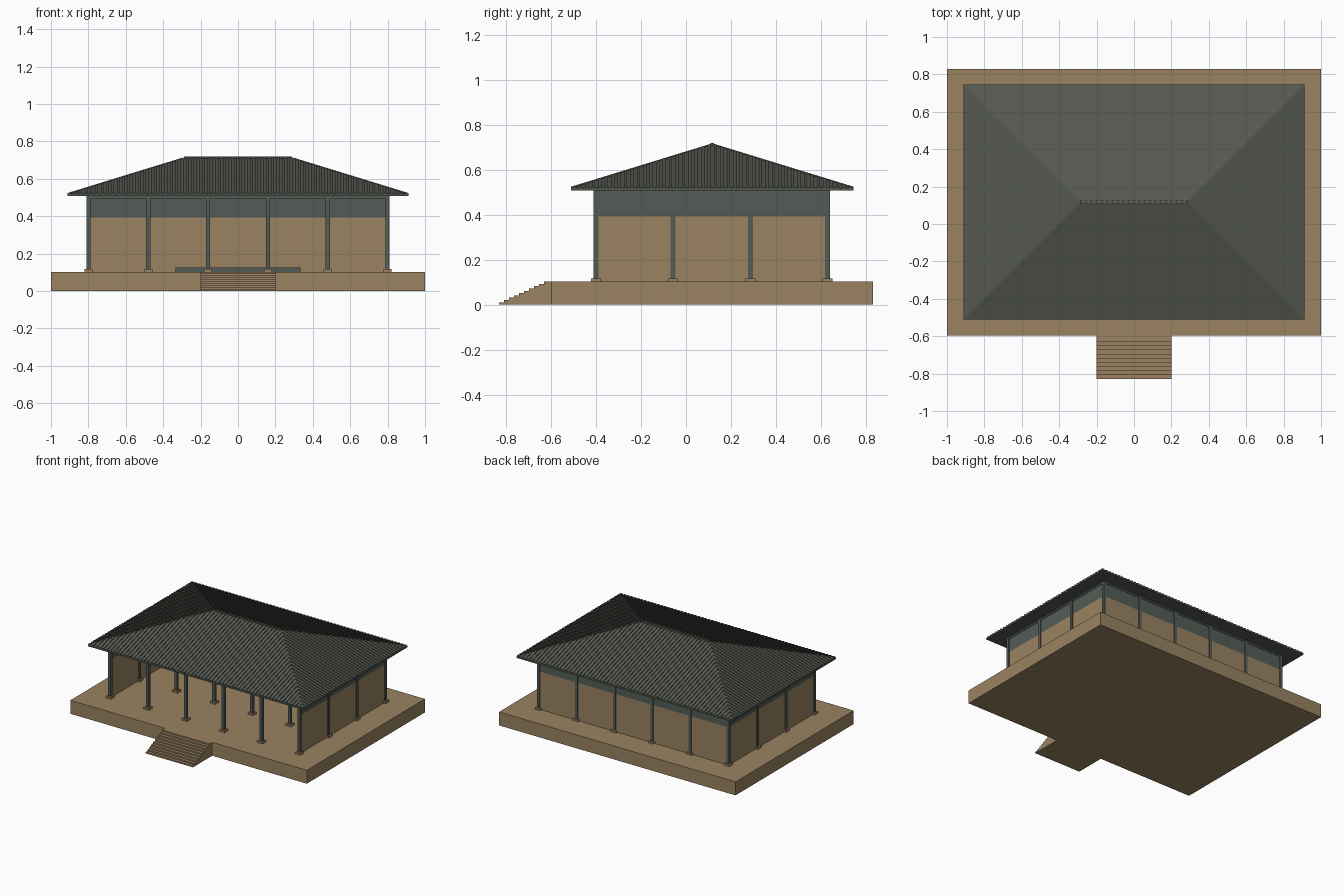
import bpy
import bmesh
from mathutils import Vector

cube = bpy.data.objects.get("Cube")
if cube:
    bpy.data.objects.remove(cube, do_unlink=True)


def material(name, color):
    m = bpy.data.materials.new(name)
    m.use_nodes = True
    m.diffuse_color = (*color, 1)
    m.node_tree.nodes["Principled BSDF"].inputs["Base Color"].default_value = (*color, 1)
    return m


TAN = material("tan plaster", (0.32, 0.225, 0.12))
TIMBER = material("grey timber", (0.088, 0.108, 0.094))
TILE = material("dark roof tile", (0.092, 0.1, 0.082))


def finish(name, bm, mat):
    bmesh.ops.recalc_face_normals(bm, faces=bm.faces)
    mesh = bpy.data.meshes.new(name)
    bm.to_mesh(mesh)
    bm.free()
    mesh.materials.append(mat)
    obj = bpy.data.objects.new(name, mesh)
    bpy.context.collection.objects.link(obj)
    return obj


def hexahedron(bm, low, high):
    """Solid between a lower and an upper ring of points."""
    a = [bm.verts.new(p) for p in low]
    b = [bm.verts.new(p) for p in high]
    bm.faces.new(a)
    bm.faces.new(b)
    n = len(a)
    for i in range(n):
        j = (i + 1) % n
        bm.faces.new((a[i], a[j], b[j], b[i]))


def add_box(bm, x0, x1, y0, y1, z0, z1):
    ring = [(x0, y0), (x1, y0), (x1, y1), (x0, y1)]
    hexahedron(bm, [(x, y, z0) for x, y in ring], [(x, y, z1) for x, y in ring])


def box(name, mat, *size):
    bm = bmesh.new()
    add_box(bm, *size)
    return finish(name, bm, mat)


FLOOR = 0.103
COLS_X = [-0.8 + 0.32 * i for i in range(6)]
COLS_Y = [-0.4 + 0.343 * i for i in range(4)]
FRONT, BACK, SIDE = COLS_Y[0], COLS_Y[-1], 0.8
BEAM_TOP = 0.51

# Platform
box("platform", TAN, -1, 1, -0.597, 0.83, 0, FLOOR)

# Stairs: one stepped profile extruded sideways
STEPS = 10
run, rise = 0.233 / (STEPS + 0.5), FLOOR / STEPS
profile = [(-0.597, 0), (-0.83, 0)]
for i in range(STEPS):
    y = -0.83 + i * run
    profile += [(y, (i + 1) * rise), (y + run, (i + 1) * rise)]
profile.append((-0.597, FLOOR))
bm = bmesh.new()
hexahedron(bm, [(-0.2, y, z) for y, z in profile[1:] + profile[:1]],
           [(0.2, y, z) for y, z in profile[1:] + profile[:1]])
finish("front_stairs", bm, TAN)

# Columns on square footings
columns, footings = bmesh.new(), bmesh.new()
for x in COLS_X:
    for y in COLS_Y:
        add_box(columns, x - 0.011, x + 0.011, y - 0.011, y + 0.011, FLOOR, BEAM_TOP)
        add_box(footings, x - 0.022, x + 0.022, y - 0.022, y + 0.022, FLOOR, FLOOR + 0.014)
finish("columns", columns, TIMBER)
finish("column_footings", footings, TAN)

# Walls on three sides, the front stays open: plaster below, timber above
W = 0.005
for label, mat, z0, z1 in (("wall", TAN, FLOOR, 0.392), ("upper_panel", TIMBER, 0.392, 0.5)):
    box("back_" + label, mat, -SIDE, SIDE, BACK - W, BACK + W, z0, z1)
    for side, sx in (("left_", 1), ("right_", -1)):
        box(side + label, mat, sx * SIDE - W, sx * SIDE + W, FRONT, BACK - W, z0, z1)

# Ring of top beams
B = 0.009
for name, y in (("front_beam", FRONT), ("back_beam", BACK)):
    box(name, TIMBER, -SIDE - B, SIDE + B, y - B, y + B, 0.494, BEAM_TOP)
for name, x in (("left_beam", SIDE), ("right_beam", -SIDE)):
    box(name, TIMBER, x - B, x + B, FRONT + B, BACK - B, 0.494, BEAM_TOP)

# Low dais inside
box("dais", TIMBER, -0.335, 0.335, 0.32, 0.6, FLOOR, 0.125)

# Hipped roof body
HX, HY, CY = 0.912, 0.628, 0.117
EAVE, RIDGE, UNDER = 0.518, 0.711, 0.507
SLOPE = (RIDGE - EAVE) / HY
RX = HX - HY
corners = [(-HX, CY - HY), (HX, CY - HY), (HX, CY + HY), (-HX, CY + HY)]
bm = bmesh.new()
low = [bm.verts.new((x, y, UNDER)) for x, y in corners]
eave = [bm.verts.new((x, y, EAVE)) for x, y in corners]
left, right = bm.verts.new((RX, CY, RIDGE)), bm.verts.new((-RX, CY, RIDGE))
bm.faces.new(low)
for i in range(4):
    j = (i + 1) % 4
    bm.faces.new((low[i], low[j], eave[j], eave[i]))
bm.faces.new((eave[0], eave[1], left, right))
bm.faces.new((eave[1], eave[2], left))
bm.faces.new((eave[2], eave[3], right, left))
bm.faces.new((eave[3], eave[0], right))
finish("roof", bm, TILE)

# Raised tile ribs running down each slope and mitred at the hips
PITCH, RIB, THICK = 0.0285, 0.014, 0.006


def ribs(name, along, inward, half):
    bm = bmesh.new()
    along, inward = Vector(along), Vector(inward)
    reach = HY if half == HY else HX
    other = HX if half == HY else HY
    start = Vector((0, CY, EAVE)) - inward * other
    count = round(2 * half / PITCH)
    step = 2 * half / count
    for i in range(count):
        t = -half + (i + 0.5) * step
        a, b = t - RIB / 2, t + RIB / 2
        ring = []
        for s, top in ((a, False), (b, False), (b, True), (a, True)):
            depth = min(HY, half - abs(s)) if top else 0
            ring.append(start + along * s + inward * depth + Vector((0, 0, depth * SLOPE)))
        hexahedron(bm, ring, [p + Vector((0, 0, THICK)) for p in ring])
    finish(name, bm, TILE)


ribs("front_roof_ribs", (1, 0, 0), (0, 1, 0), HX)
ribs("back_roof_ribs", (1, 0, 0), (0, -1, 0), HX)
ribs("left_roof_ribs", (0, 1, 0), (-1, 0, 0), HY)
ribs("right_roof_ribs", (0, 1, 0), (1, 0, 0), HY)

# Ridge cap
box("ridge_cap", TILE, -RX - 0.006, RX + 0.006, CY - 0.008, CY + 0.008, RIDGE - 0.004, RIDGE + 0.008)
